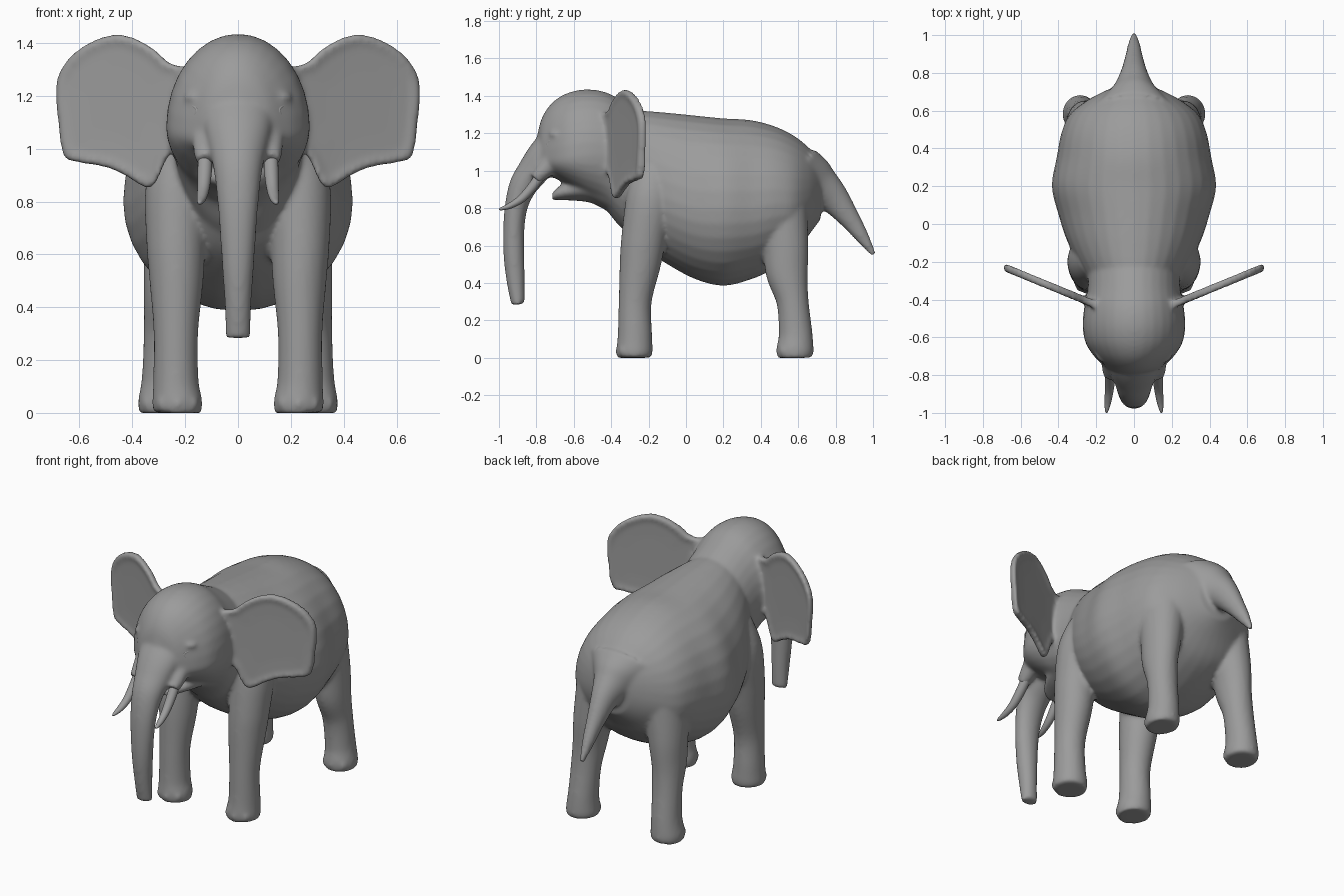
import bpy, bmesh
from math import sin, cos, pi
from mathutils import Vector, Matrix

cube = bpy.data.objects.get("Cube")
if cube:
    bpy.data.objects.remove(cube)

grey = bpy.data.materials.new("elephant_grey")
grey.use_nodes = True
colour = (0.33, 0.33, 0.33, 1)
grey.diffuse_color = colour
grey.node_tree.nodes["Principled BSDF"].inputs["Base Color"].default_value = colour

SIDES = 32


def spline(points, steps=5):
    """Smoothly interpolate rows of numbers."""
    rows = [Vector(p) for p in points]
    rows = [rows[0]] + rows + [rows[-1]]
    result = []
    for a, b, c, d in zip(rows, rows[1:], rows[2:], rows[3:]):
        for i in range(steps):
            t = i / steps
            result.append(b + (c - a) * t / 2
                          + (a - b * 2.5 + c * 2 - d / 2) * t ** 2
                          + ((b - c) * 1.5 + (d - a) / 2) * t ** 3)
    result.append(rows[-1])
    return result


def skin_rings(bm, rings):
    loops = [[bm.verts.new(co) for co in ring] for ring in rings]
    for low, high in zip(loops, loops[1:]):
        for i in range(len(low)):
            j = (i + 1) % len(low)
            bm.faces.new((low[i], low[j], high[j], high[i]))
    bm.faces.new(loops[0])
    bm.faces.new(loops[-1])


def hull(bm, sections):
    """Upright egg sections: y, top, widest height, bottom, half width."""
    rings = []
    for y, top, mid, bottom, half in spline(sections):
        ring = []
        for i in range(SIDES):
            a = 2 * pi * i / SIDES
            height = (top - mid) if sin(a) > 0 else (mid - bottom)
            ring.append((half * cos(a), y, mid + height * sin(a)))
        rings.append(ring)
    skin_rings(bm, rings)


def tube(bm, points):
    """Sections across a path: x, y, z, sideways radius, other radius."""
    rows = spline(points)
    rings = []
    for k, row in enumerate(rows):
        centre = Vector(row[:3])
        ahead, behind = rows[min(k + 1, len(rows) - 1)], rows[max(k - 1, 0)]
        tangent = (Vector(ahead[:3]) - Vector(behind[:3])).normalized()
        normal = tangent.cross(Vector((1, 0, 0))).normalized()
        side = normal.cross(tangent)
        rings.append([centre + side * row[3] * cos(2 * pi * i / SIDES)
                      + normal * row[4] * sin(2 * pi * i / SIDES)
                      for i in range(SIDES)])
    skin_rings(bm, rings)


def ball(bm, centre, size, matrix=Matrix()):
    bmesh.ops.create_uvsphere(
        bm, u_segments=24, v_segments=14, radius=1,
        matrix=Matrix.Translation(centre) @ matrix @ Matrix.Diagonal((*size, 1)))


def mirrored(points, side):
    return [(p[0] * side, *p[1:]) for p in points]


def finish(name, bm):
    bmesh.ops.recalc_face_normals(bm, faces=bm.faces)
    for face in bm.faces:
        face.smooth = True
    mesh = bpy.data.meshes.new(name)
    bm.to_mesh(mesh)
    bm.free()
    mesh.materials.append(grey)
    obj = bpy.data.objects.new(name, mesh)
    bpy.context.collection.objects.link(obj)
    return obj


skin = bmesh.new()

# Torso
hull(skin, [(-.34, 1.3, .95, .70, .20), (-.25, 1.32, .92, .60, .27),
            (-.1, 1.31, .85, .50, .35), (.05, 1.295, .8, .42, .40),
            (.2, 1.28, .8, .385, .435), (.35, 1.27, .8, .42, .41),
            (.48, 1.235, .82, .48, .385), (.58, 1.185, .82, .55, .34),
            (.66, 1.12, .85, .66, .24), (.72, 1.05, .88, .74, .12)])

# Neck, skull and lower jaw
hull(skin, [(-.15, 1.28, .95, .58, .25), (-.33, 1.37, 1.05, .68, .245),
            (-.43, 1.42, 1.08, .79, .262), (-.53, 1.435, 1.08, .85, .272),
            (-.62, 1.42, 1.07, .91, .26), (-.69, 1.385, 1.06, .955, .22),
            (-.74, 1.335, 1.06, .97, .17), (-.775, 1.27, 1.08, .98, .12),
            (-.795, 1.19, 1.1, 1.02, .05)])
hull(skin, [(-.38, 1, .9, .76, .19), (-.5, .98, .92, .825, .17),
            (-.6, .95, .9, .84, .13), (-.68, .915, .88, .842, .08),
            (-.715, .88, .86, .842, .04)])

# Trunk
tube(skin, [(0, -.68, 1.15, .15, .11), (0, -.76, 1.08, .13, .09),
            (0, -.815, 1, .11, .085), (0, -.87, .92, .092, .075),
            (0, -.905, .82, .08, .062), (0, -.92, .7, .07, .057),
            (0, -.92, .55, .06, .056), (0, -.91, .4, .05, .048),
            (0, -.898, .285, .047, .036)])

# Tail
tube(skin, [(0, .6, .98, .22, .16), (0, .69, .92, .13, .14),
            (0, .78, .86, .078, .09), (0, .87, .75, .05, .058),
            (0, .94, .65, .034, .038), (0, 1.005, .55, .014, .014)])

front_leg = [(.23, -.275, 0, .09, .09), (.23, -.275, .04, .095, .097),
             (.235, -.273, .12, .086, .092), (.235, -.272, .3, .084, .088),
             (.233, -.245, .5, .102, .11), (.235, -.225, .65, .112, .12),
             (.23, -.19, .85, .12, .13), (.2, -.17, 1, .1, .11)]
hind_leg = [(.285, .583, 0, .088, .092), (.285, .583, .04, .093, .1),
            (.28, .586, .13, .084, .09), (.273, .57, .3, .084, .086),
            (.265, .54, .45, .092, .112), (.25, .53, .6, .107, .125),
            (.22, .5, .8, .13, .15)]
ear_outline = [(.2, 1.31), (.26, 1.325), (.33, 1.385), (.43, 1.43),
               (.52, 1.42), (.61, 1.37), (.67, 1.3), (.69, 1.22),
               (.68, 1.1), (.665, .99), (.635, .955), (.5, .93),
               (.42, .895), (.345, .85), (.31, .875), (.27, .96), (.2, 1.06)]


def ear(bm, side):
    """Thick rim around a thinner dished middle, swept back."""
    outline = [p for p in spline(ear_outline, 3)]
    middle = Vector((.46, 1.16))
    rings = []
    for scale, thick in ((.5, -.013), (.84, -.015), (.93, -.024),
                         (1, -.018), (1, .018), (.93, .024),
                         (.84, .015), (.5, .013)):
        ring = []
        for point in outline:
            x, z = middle + (point - middle) * scale
            ring.append((side * x, -.4 + .41 * (x - .27) + thick, z))
        rings.append(ring)
    skin_rings(bm, rings)


# Legs, ears, toes, brows and tusk sockets on both sides
for side in (1, -1):
    tube(skin, mirrored(front_leg, side))
    tube(skin, mirrored(hind_leg, side))
    ear(skin, side)
    for x, y in ((.23, -.275), (.285, .583)):
        for a in (-.7, 0, .7):
            ball(skin, (side * x + .083 * sin(a), y - .083 * cos(a), .035),
                 (.025, .018, .03))
    ball(skin, (side * .155, -.69, 1.195), (.05, .045, .025))
    tube(skin, mirrored([(.12, -.7, 1.06, .06, .06), (.125, -.76, 1, .045, .045),
                         (.127, -.805, .955, .035, .033)], side))

body = finish("elephant_body", skin)
remesh = body.modifiers.new("blend_parts", 'REMESH')
remesh.mode = 'VOXEL'
remesh.voxel_size = 0.011
remesh.use_smooth_shade = True
relax = body.modifiers.new("soften_joins", 'SMOOTH')
relax.factor = 0.5
relax.iterations = 9

# Tusks and eyes
for side, word in ((1, "left"), (-1, "right")):
    tusk = bmesh.new()
    tube(tusk, mirrored([(.124, -.77, .985, .027, .027), (.126, -.82, .915, .027, .026),
                         (.131, -.88, .85, .023, .022), (.138, -.94, .813, .018, .016),
                         (.144, -.985, .797, .01, .009),
                         (.145, -1, .793, .003, .003)], side))
    finish(word + "_tusk", tusk)

    out = Vector((side * .72, -.69, .08)).normalized()
    turn = out.to_track_quat('Z', 'Y').to_matrix().to_4x4()
    centre = Vector((side * .166, -.708, 1.142))
    eye = bmesh.new()
    ball(eye, centre, (.024, .02, .02), turn)
    finish(word + "_eye", eye)

    # Almond eyelid ring around the eyeball
    lid = bmesh.new()
    grid = []
    for i in range(SIDES):
        a = 2 * pi * i / SIDES
        grid.append([lid.verts.new(centre + turn.to_3x3() @ Vector(
            ((.03 + .008 * cos(b)) * cos(a), (.018 + .008 * cos(b)) * sin(a),
             .012 + .008 * sin(b)))) for b in (2 * pi * j / 10 for j in range(10))])
    for i in range(SIDES):
        for j in range(10):
            n, m = (i + 1) % SIDES, (j + 1) % 10
            lid.faces.new((grid[i][j], grid[n][j], grid[n][m], grid[i][m]))
    finish(word + "_eyelid", lid)
